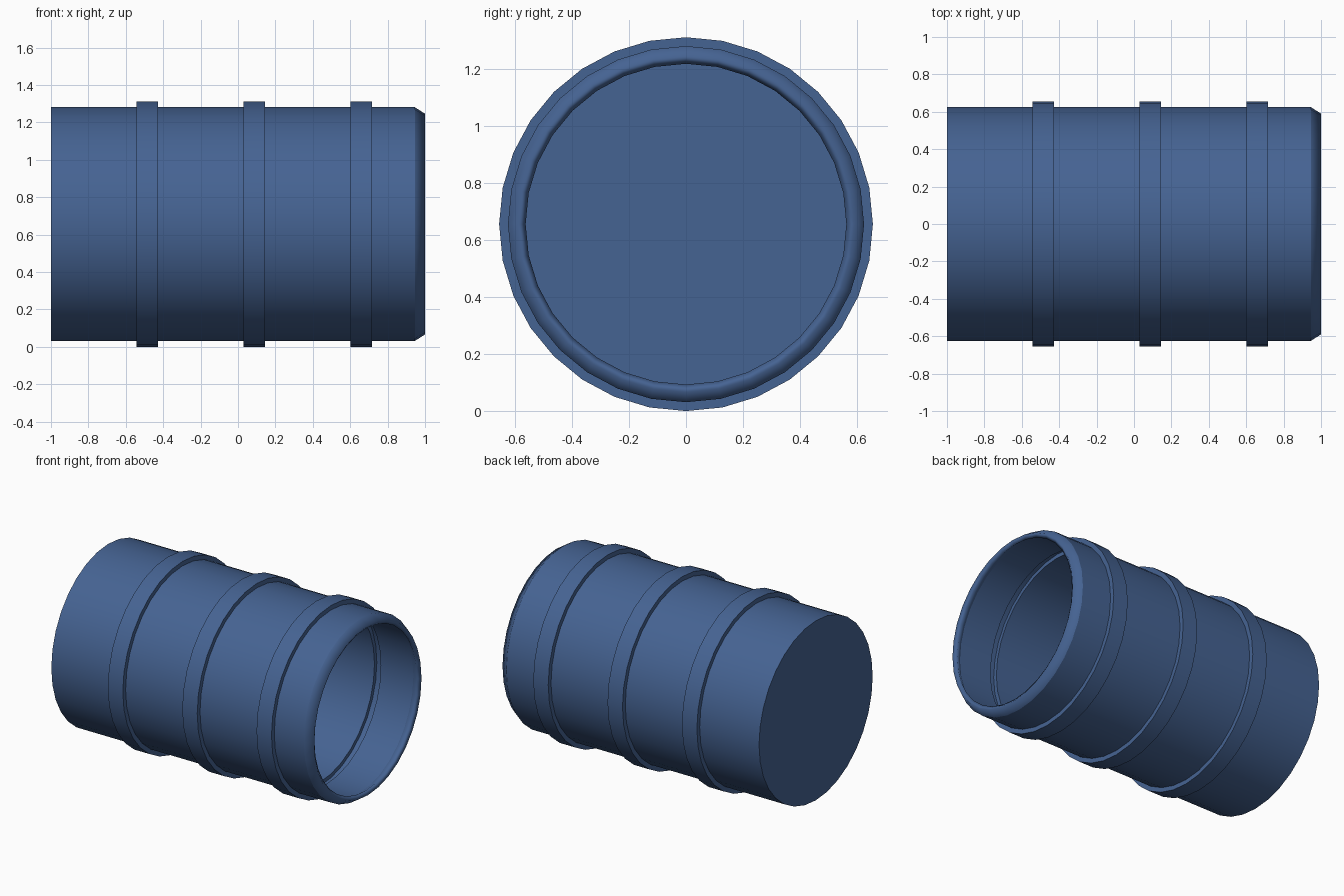
import bpy, bmesh, math

if "Cube" in bpy.data.objects:
    bpy.data.objects.remove(bpy.data.objects["Cube"])

SIDES = 32
R_BODY, R_RING, R_LIP = 0.625, 0.656, 0.59
RING_WIDTH = 0.115
RING_STARTS = (-0.543, 0.03, 0.602)

# Outer profile (x, radius) from closed bottom to open lip
profile = [(-1.0, R_BODY)]
for x in RING_STARTS:
    profile += [(x, R_BODY), (x, R_RING),
                (x + RING_WIDTH, R_RING), (x + RING_WIDTH, R_BODY)]
profile += [(0.945, R_BODY), (1.0, R_LIP)]

# Lathe the profile around the x axis
bm = bmesh.new()
loops = []
for x, r in profile:
    loops.append([bm.verts.new((x, r * math.sin(a), r * math.cos(a)))
                  for a in (2 * math.pi * i / SIDES for i in range(SIDES))])
for a, b in zip(loops, loops[1:]):
    for i in range(SIDES):
        j = (i + 1) % SIDES
        bm.faces.new((a[i], a[j], b[j], b[i]))
bm.faces.new(loops[0])  # closed bottom
bmesh.ops.recalc_face_normals(bm, faces=bm.faces)
# make sure the bottom faces outward
bm.normal_update()
bm.faces.ensure_lookup_table()
if bm.faces[-1].normal.x > 0:
    bmesh.ops.reverse_faces(bm, faces=bm.faces)

mesh = bpy.data.meshes.new("barrel")
bm.to_mesh(mesh)
bm.free()
barrel = bpy.data.objects.new("barrel", mesh)
bpy.context.collection.objects.link(barrel)
barrel.location.z = R_RING

# Blue paint
paint = bpy.data.materials.new("blue_paint")
paint.diffuse_color = (0.06, 0.125, 0.29, 1)
paint.use_nodes = True
paint.node_tree.nodes["Principled BSDF"].inputs["Base Color"].default_value = paint.diffuse_color
mesh.materials.append(paint)

# Smooth round sides with sharp ring and lip edges
bpy.context.view_layer.objects.active = barrel
barrel.select_set(True)
bpy.ops.object.shade_smooth_by_angle(angle=math.radians(30))

# Wall thickness
wall = barrel.modifiers.new("wall", 'SOLIDIFY')
wall.thickness = 0.032
wall.offset = -1
wall.use_even_offset = True
